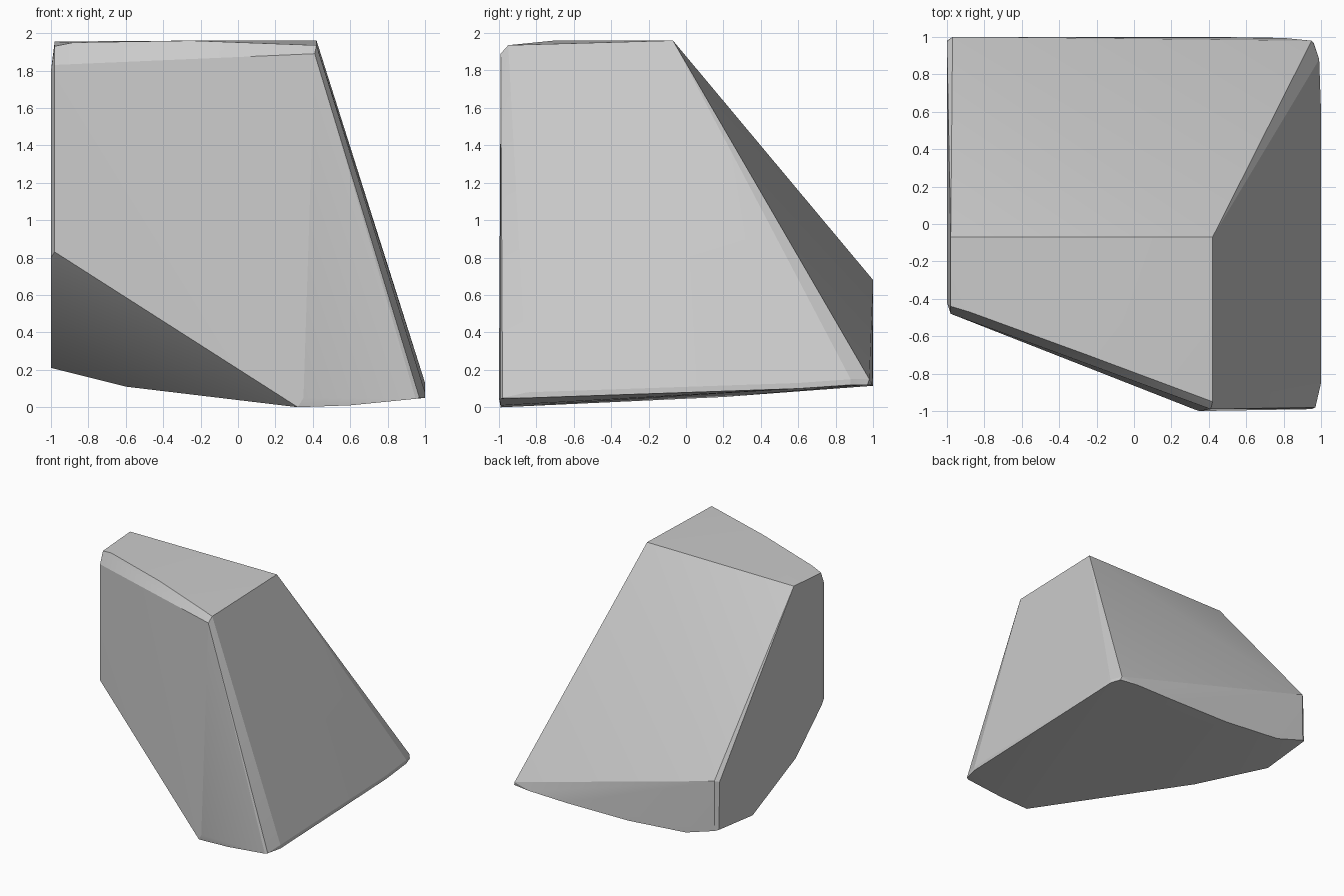
import bpy, bmesh, math

if "Cube" in bpy.data.objects:
    bpy.data.objects.remove(bpy.data.objects["Cube"])

# Corner points of the chipped stone, grouped by side; the hull gives the facets
top = [(.42, -.07, 1.96), (.42, -.95, 1.935), (.41, -.99, 1.89), (-.25, -.7, 1.96),
       (-.88, -.47, 1.95), (-.98, -.44, 1.93), (-.98, -.07, 1.955)]
left = [(-1, -.42, 1.8), (-.98, -.48, 1.83), (-1, -.1, 1.8), (-.98, -.48, .83),
        (-1, -.42, .8), (-1, -.07, .48), (-1, .52, .21), (-1, .98, .26), (-1, .97, .67)]
back = [(-.97, 1, .68), (-.97, 1, .25), (-.7, 1, .165), (-.15, 1, .12),
        (.44, 1, .115), (.8, .995, .12), (.95, .98, .15), (.96, .97, .12)]
right = [(.99, .88, .15), (1, .6, .13), (1, .6, .1), (.99, .88, .12),
         (1, -.85, .05), (1, -.85, .08), (.97, -.98, .05)]
bottom = [(.95, -.99, .045), (.6, -.99, .01), (.32, -.99, 0), (.35, -1, .05),
          (.3, .2, .055), (-.6, .06, .11)]

bm = bmesh.new()
for p in top + left + back + right + bottom:
    bm.verts.new(p)
bmesh.ops.convex_hull(bm, input=bm.verts[:])
bmesh.ops.delete(bm, geom=[v for v in bm.verts if not v.link_faces], context='VERTS')
# Merge nearly flat triangles into broad facets
bmesh.ops.dissolve_limit(bm, angle_limit=math.radians(1), verts=bm.verts[:], edges=bm.edges[:])
bmesh.ops.recalc_face_normals(bm, faces=bm.faces[:])

mesh = bpy.data.meshes.new("stone")
bm.to_mesh(mesh)
bm.free()
stone = bpy.data.objects.new("stone", mesh)
bpy.context.collection.objects.link(stone)
bpy.context.view_layer.objects.active = stone
stone.select_set(True)
bpy.ops.object.shade_smooth_by_angle(angle=math.radians(15))
